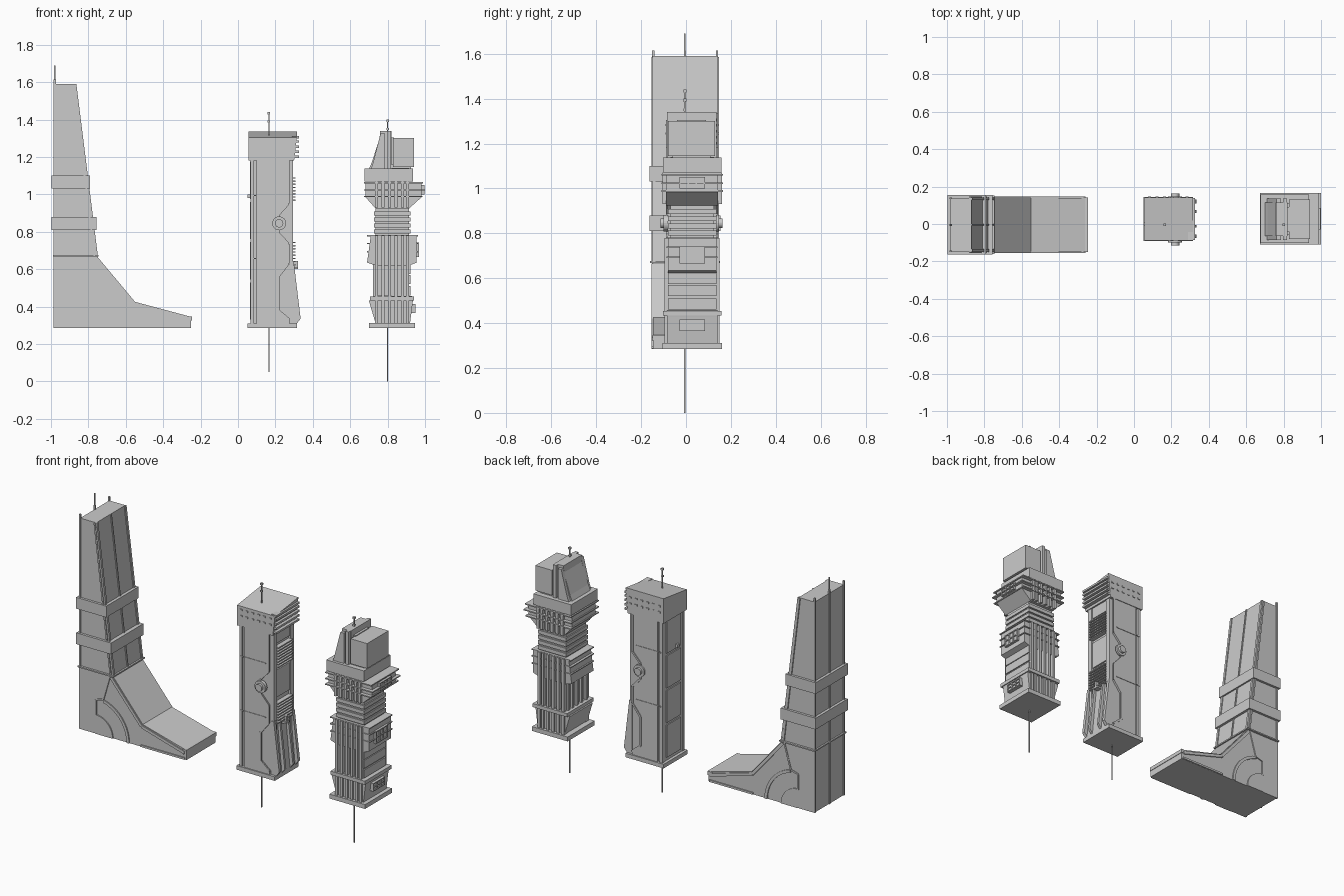
import bpy, bmesh, math


def finish(name, bm):
    bmesh.ops.recalc_face_normals(bm, faces=bm.faces)
    me = bpy.data.meshes.new(name)
    bm.to_mesh(me)
    bm.free()
    ob = bpy.data.objects.new(name, me)
    bpy.context.collection.objects.link(ob)
    return ob


def add_prism(bm, pts, y0, y1):
    """Extrude an (x, z) outline from y0 to y1."""
    a = [bm.verts.new((x, y0, z)) for x, z in pts]
    b = [bm.verts.new((x, y1, z)) for x, z in pts]
    bm.faces.new(a)
    bm.faces.new(b[::-1])
    for i in range(len(pts)):
        j = (i + 1) % len(pts)
        bm.faces.new((a[j], a[i], b[i], b[j]))


def prism(name, pts, *spans):
    bm = bmesh.new()
    for y0, y1 in spans:
        add_prism(bm, pts, y0, y1)
    return finish(name, bm)


def boxes(name, *dims):
    """Each box is x0, x1, y0, y1, z0, z1."""
    bm = bmesh.new()
    for x0, x1, y0, y1, z0, z1 in dims:
        add_prism(bm, [(x0, z0), (x1, z0), (x1, z1), (x0, z1)], y0, y1)
    return finish(name, bm)


def rod(name, x, y, z0, z1, r=0.003, ball=True):
    bm = bmesh.new()
    parts = [(r, z0, z1)] + ([(0.007, z1 - 0.012, z1), (0.006, z1 - 0.055, z1 - 0.045)] if ball else [])
    for rad, a, b in parts:
        add_prism(bm, [(x - rad, a), (x + rad, a), (x + rad, b), (x - rad, b)], y - rad, y + rad)
    return finish(name, bm)


def strip(name, path, w, *spans):
    """Thin raised trim following an (x, z) path on side walls."""
    bm = bmesh.new()
    for (xa, za), (xb, zb) in zip(path, path[1:]):
        d = math.hypot(xb - xa, zb - za)
        nx, nz = -(zb - za) / d * w / 2, (xb - xa) / d * w / 2
        for y0, y1 in spans:
            add_prism(bm, [(xa + nx, za + nz), (xb + nx, zb + nz), (xb - nx, zb - nz), (xa - nx, za - nz)], y0, y1)
    return finish(name, bm)


def arc(cx, cz, r, a0, a1, n=10):
    return [(cx + r * math.cos(math.radians(a0 + (a1 - a0) * i / n)),
             cz + r * math.sin(math.radians(a0 + (a1 - a0) * i / n))) for i in range(n + 1)]


# ---------- Left tower: sweeping footed block ----------
slope = [(-0.25, 0.345), (-0.55, 0.425), (-0.755, 0.67), (-0.87, 1.59)]
prism("ramp_tower_body", [(-0.98, 0.285), (-0.25, 0.285)] + slope + [(-0.98, 1.59)], (-0.147, 0.139))
SIDES = ((-0.154, -0.146), (0.138, 0.146))
inset = [(-0.262, 0.328), (-0.555, 0.412), (-0.765, 0.66)]
strip("ramp_edge_trim", inset, 0.018, *SIDES)
strip("tower_edge_trim", [(-0.768, 0.67), (-0.878, 1.585)], 0.01, *SIDES)
strip("toe_base_trim", [(-0.56, 0.292), (-0.26, 0.292)], 0.012, *SIDES)
boxes("toe_lip", (-0.28, -0.247, -0.15, 0.143, 0.325, 0.348))
# quarter-round panels on both side walls
c = (-0.87, 0.285)
prism("quarter_disc_panel", [c] + arc(*c, 0.118, 0, 90), *SIDES)
prism("quarter_ring_panel", arc(*c, 0.23, 0, 76) + arc(*c, 0.212, 76, 0), *SIDES)
prism("rear_column_panel", [(-0.98, 0.285), (-0.87, 0.285), (-0.87, 0.49), (-0.815, 0.51),
                            (-0.775, 0.665), (-0.98, 0.665)], (-0.151, -0.146), (0.138, 0.143))
strip("column_edge_trim", [(-0.87, 0.40), (-0.87, 0.495), (-0.82, 0.51), (-0.775, 0.665)], 0.01, *SIDES)
# collars and ledge
boxes("tower_collar", (-0.997, -0.79, -0.162, 0.154, 1.03, 1.10), (-0.997, -0.757, -0.162, 0.154, 0.81, 0.88))
boxes("shoulder_ledge", (-0.99, -0.745, -0.16, 0.152, 0.668, 0.676))
# rear ribs, front centre ridge and mast
boxes("rear_rib", *[(-0.986, -0.974, y - 0.005, y + 0.005, 0.285, 1.615) for y in (-0.146, -0.005, 0.138)])
prism("slope_ridge", [(-0.76, 0.67), (-0.749, 0.67), (-0.864, 1.59), (-0.875, 1.59)],
      (-0.009, -0.001), (-0.15, -0.135), (0.127, 0.142))
rod("tower_mast", -0.98, -0.005, 1.58, 1.69, 0.003, False)

# ---------- Middle tower: louvred slab ----------
boxes("slab_base", (0.052, 0.315, -0.09, 0.145, 0.285, 0.31))
boxes("slab_body", (0.07, 0.28, -0.07, 0.125, 0.31, 1.20))
boxes("slab_corner_pier", *[(0.265, 0.295, y, y + 0.03, 0.31, 1.2) for y in (-0.07, 0.095)])
bm = bmesh.new()
add_prism(bm, [(0.055, 1.18), (0.30, 1.18), (0.315, 1.335), (0.055, 1.335)], -0.088, 0.142)
for v in bm.verts:
    if v.co.z > 1.3 and v.co.y < 0:
        v.co.z = 1.305
finish("slab_head", bm)
boxes("head_louvre", *[(0.29, 0.325, -0.085, 0.139, z, z + 0.012) for z in (1.195, 1.222, 1.249, 1.276, 1.299)])
boxes("head_window_slit", *[(x, x + 0.016, y, y + 0.006, z, z + 0.01)
                            for x in (0.075, 0.115, 0.155, 0.195, 0.235, 0.275)
                            for z in (1.24, 1.278) for y in (-0.092, 0.14)])
# zigzag raised panels with parallel trims
WALL = ((-0.083, -0.069), (0.124, 0.138))
zig = [(0.275, 0.33), (0.215, 0.38), (0.215, 0.56), (0.27, 0.63), (0.27, 0.735),
       (0.215, 0.795), (0.215, 0.89), (0.27, 0.95), (0.27, 1.18)]
prism("zigzag_panel", [(0.10, 0.31), (0.275, 0.31)] + zig + [(0.10, 1.18)], *WALL)
strip("zigzag_trim", zig, 0.012, (-0.088, -0.08), (0.135, 0.143))
boxes("panel_seam", *[(0.075, 0.25, y, y + 0.004, z, z + 0.006) for z in (0.655, 0.99) for y in (-0.086, 0.137)])
boxes("left_corner_pier", *[(0.066, 0.085, y, y + 0.018, 0.31, 1.19) for y in (-0.082, 0.119)])
boxes("left_side_panel", *[(0.064, 0.072, -0.04, 0.095, z, z + 0.20) for z in (0.33, 0.545, 0.76, 0.975)])
boxes("left_side_nub", (0.052, 0.072, -0.01, 0.01, 0.98, 1.0))
# round hubs front and back
for rad, d, nm in ((0.037, 0.0, "hub_ring"), (0.022, 0.014, "hub_cap")):
    prism(nm, arc(0.22, 0.845, rad, 0, 345, 23), (-0.1 - d, -0.08), (0.135, 0.148 + d))
# right face: louvre bands, panels and flared struts
boxes("side_louvre", *[(0.278, 0.308, -0.045, 0.1, z0 + i * 0.017, z0 + i * 0.017 + 0.007)
                       for z0 in (0.965, 0.62) for i in range(8)])
boxes("side_panel", *[(0.278, 0.29, -0.036, 0.091, a, b) for a, b in ((0.775, 0.945), (1.11, 1.18))])
prism("flared_strut", [(0.28, 0.31), (0.315, 0.31), (0.335, 0.335), (0.298, 0.64), (0.28, 0.64)],
      (-0.075, -0.055), (-0.02, -0.005), (0.06, 0.075), (0.11, 0.13))
prism("flared_apron", [(0.28, 0.31), (0.315, 0.31), (0.285, 0.62)], (-0.055, 0.11))
boxes("strut_bracket", (0.285, 0.322, 0.01, 0.045, 0.60, 0.612), (0.29, 0.32, 0.02, 0.035, 0.6, 0.645))
rod("slab_roof_mast", 0.165, -0.005, 1.30, 1.44)
rod("slab_ground_spike", 0.165, -0.005, 0.05, 0.29, 0.003, False)

# ---------- Right tower: ribbed and stacked ----------
boxes("stack_base", (0.70, 0.945, -0.105, 0.16, 0.285, 0.312))
boxes("stack_shaft", (0.735, 0.915, -0.07, 0.125, 0.31, 1.14))
prism("lower_block", [(0.735, 0.312), (0.92, 0.312), (0.935, 0.43), (0.94, 0.455), (0.735, 0.46),
                      (0.70, 0.43)], (-0.085, 0.14))
boxes("lower_ledge", (0.705, 0.942, -0.102, 0.158, 0.433, 0.455))
prism("middle_bulge", [(0.735, 0.62), (0.915, 0.62), (0.955, 0.635), (0.955, 0.78), (0.71, 0.78),
                       (0.69, 0.635)], (-0.08, 0.135))
prism("upper_bulge", [(0.735, 0.925), (0.915, 0.925), (0.982, 0.985), (0.982, 1.065), (0.682, 1.065),
                      (0.682, 0.985)], (-0.088, 0.143))
# vertical ribs front and back, plus the left wall
RIBX = (0.74, 0.775, 0.81, 0.845, 0.88, 0.905)
for nm, a, b, out in (("lower_rib", 0.312, 0.435, 0.0), ("middle_rib", 0.455, 0.78, 0.0), ("upper_rib", 0.93, 1.07, 0.01)):
    boxes(nm, *[(x - 0.008, x + 0.008, y0, y1, a, b) for x in RIBX
                for y0, y1 in ((-0.095 - out, -0.065), (0.12, 0.15 + out))])
boxes("left_wall_rib", *[(0.722, 0.74, y - 0.008, y + 0.008, 0.455, 0.64) for y in (-0.06, -0.015, 0.03, 0.075, 0.115)])
boxes("right_wall_band", *[(0.91, 0.922, -0.08, 0.135, z, z + 0.05) for z in (0.46, 0.52, 0.575)])
# horizontal floor bands and thin fins
boxes("floor_band", *[(0.728, 0.922, -0.08, 0.135, z, z + 0.022) for z in (0.79, 0.822, 0.854, 0.886)])
boxes("upper_fin", *[(0.675, r, -0.11, 0.165, z, z + 0.007) for z, r in ((0.985, 0.987), (1.02, 1.0), (1.058, 0.99))])
boxes("bulge_side_fin", *[(0.69, 0.962, -0.086, 0.141, z, z + 0.006) for z in (0.69, 0.735, 0.776)])
# latticed window boxes on the right wall
for nm, x, a, b in (("upper_window", 0.99, 1.0, 1.05), ("middle_window", 0.963, 0.665, 0.742), ("lower_window", 0.944, 0.365, 0.415)):
    bars = [(x - 0.03, x, -0.03, 0.085, a, b)]
    bars += [(x, x + 0.006, y - 0.003, y + 0.003, a, b) for y in (-0.027, 0.01, 0.045, 0.082)]
    bars += [(x, x + 0.006, -0.03, 0.085, z - 0.003, z + 0.003) for z in (a + 0.003, (a + b) / 2, b - 0.003)]
    boxes(nm, *bars)
# crown
boxes("crown_ledge", (0.677, 0.935, -0.102, 0.158, 1.07, 1.137))
prism("crown_wedge", [(0.70, 1.135), (0.82, 1.135), (0.82, 1.34), (0.76, 1.34), (0.757, 1.30), (0.715, 1.17)],
      (-0.065, 0.115))
prism("crown_cheek", [(0.71, 1.135), (0.785, 1.135), (0.785, 1.325), (0.762, 1.325), (0.722, 1.17)],
      (-0.085, -0.06), (0.11, 0.135))
boxes("crown_slab", *[(0.797, 0.818, y, y + 0.025, 1.135, 1.34) for y in (-0.085, 0.11)])
boxes("crown_block", (0.828, 0.942, -0.08, 0.13, 1.145, 1.30), (0.815, 0.925, -0.06, 0.11, 1.13, 1.16),
      (0.815, 0.835, -0.04, 0.09, 1.13, 1.305))
rod("stack_roof_mast", 0.80, -0.005, 1.33, 1.40)
rod("stack_ground_spike", 0.80, -0.005, 0.0, 0.29, 0.003, False)
